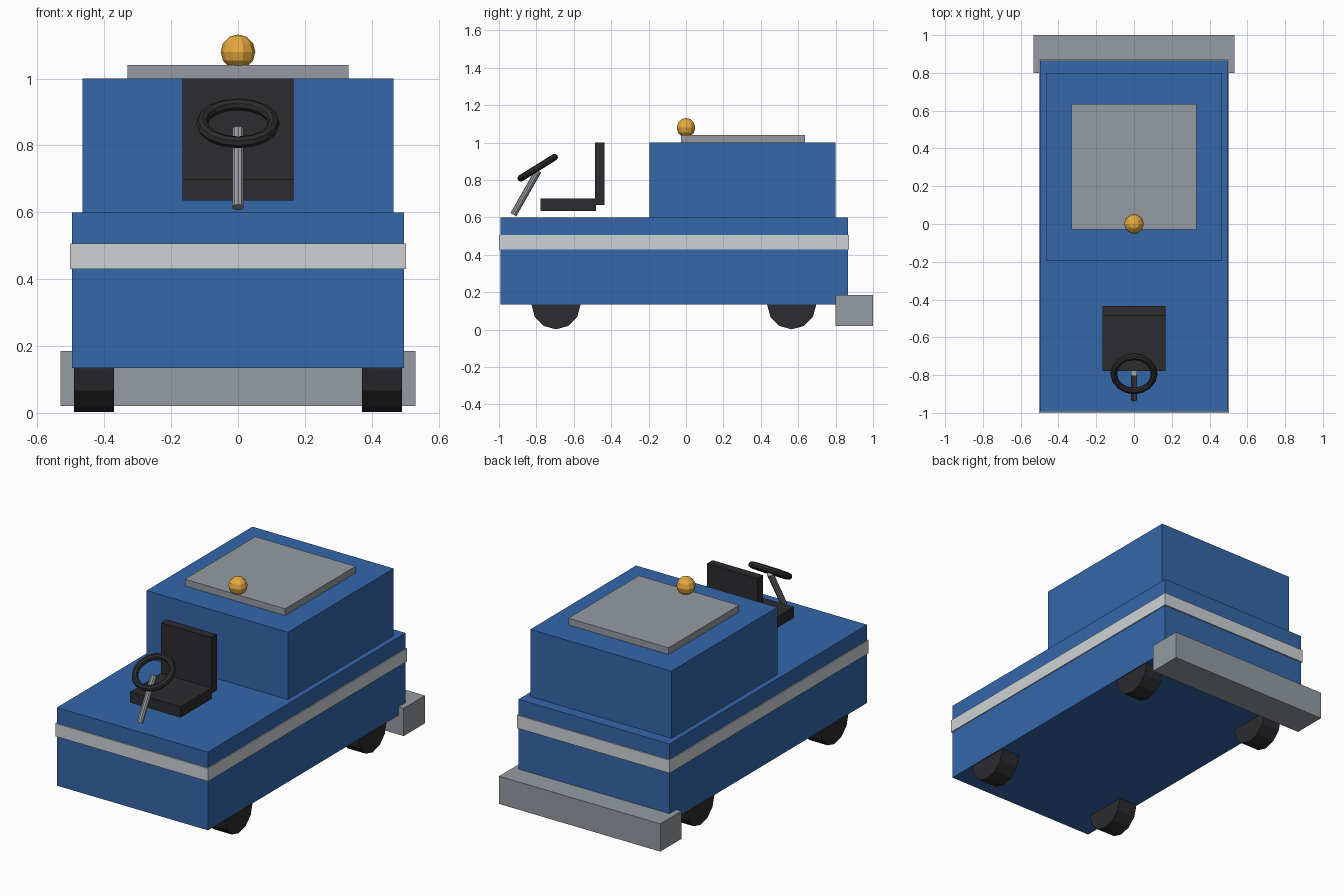
import bpy
from math import radians
from mathutils import Vector

if "Cube" in bpy.data.objects:
    bpy.data.objects.remove(bpy.data.objects["Cube"])


def material(name, color):
    m = bpy.data.materials.new(name)
    m.diffuse_color = (*color, 1)
    m.use_nodes = True
    m.node_tree.nodes["Principled BSDF"].inputs["Base Color"].default_value = m.diffuse_color
    return m


BLUE = material("blue_paint", (0.035, 0.135, 0.40))
BLACK = material("black_rubber", (0.025, 0.025, 0.028))
GREY = material("grey_metal", (0.30, 0.33, 0.36))
SILVER = material("silver_stripe", (0.62, 0.65, 0.67))
AMBER = material("amber_lamp", (0.80, 0.40, 0.05))


def finish(name, mat):
    obj = bpy.context.object
    obj.name = name
    obj.data.materials.append(mat)
    return obj


def box(name, x_half, y, z, mat):
    """Box centred on x = 0, spanning the given y and z ranges."""
    bpy.ops.mesh.primitive_cube_add(size=1, location=(0, sum(y) / 2, sum(z) / 2))
    bpy.context.object.scale = (2 * x_half, y[1] - y[0], z[1] - z[0])
    bpy.ops.object.transform_apply(location=False, rotation=False, scale=True)
    return finish(name, mat)


# Body, stripe, engine housing, hatch and rear bumper
box("body", 0.497, (-0.993, 0.865), (0.135, 0.60), BLUE)
box("stripe", 0.503, (-1.0, 0.872), (0.43, 0.507), SILVER)
box("engine_housing", 0.465, (-0.195, 0.80), (0.60, 1.0), BLUE)
box("roof_hatch", 0.33, (-0.028, 0.635), (1.0, 1.04), GREY)
box("rear_bumper", 0.531, (0.80, 1.0), (0.02, 0.185), GREY)

# Seat
box("seat_cushion", 0.166, (-0.777, -0.48), (0.635, 0.70), BLACK)
box("seat_back", 0.166, (-0.487, -0.435), (0.667, 1.0), BLACK)

# Wheels
for end, y in (("front", -0.695), ("rear", 0.565)):
    for side, x in (("left", -0.431), ("right", 0.431)):
        bpy.ops.mesh.primitive_cylinder_add(
            vertices=12, radius=0.131, depth=0.12,
            location=(x, y, 0.133), rotation=(0, radians(90), 0))
        finish(f"{end}_{side}_wheel", BLACK)

# Steering column and wheel
base, top = Vector((0, -0.923, 0.615)), Vector((0, -0.79, 0.849))
axis = top - base
bpy.ops.mesh.primitive_cylinder_add(
    vertices=10, radius=0.018, depth=axis.length, location=(base + top) / 2,
    rotation=axis.to_track_quat("Z", "Y").to_euler())
finish("steering_column", GREY)
bpy.ops.mesh.primitive_torus_add(
    major_segments=16, minor_segments=8, major_radius=0.107, minor_radius=0.018,
    location=(0, -0.793, 0.866), rotation=(radians(32), 0, 0))
finish("steering_wheel", BLACK)

# Warning lamp
bpy.ops.mesh.primitive_uv_sphere_add(
    segments=10, ring_count=6, radius=0.052, location=(0, 0, 1.08),
    rotation=(0, 0, radians(90)))
finish("warning_lamp", AMBER)
